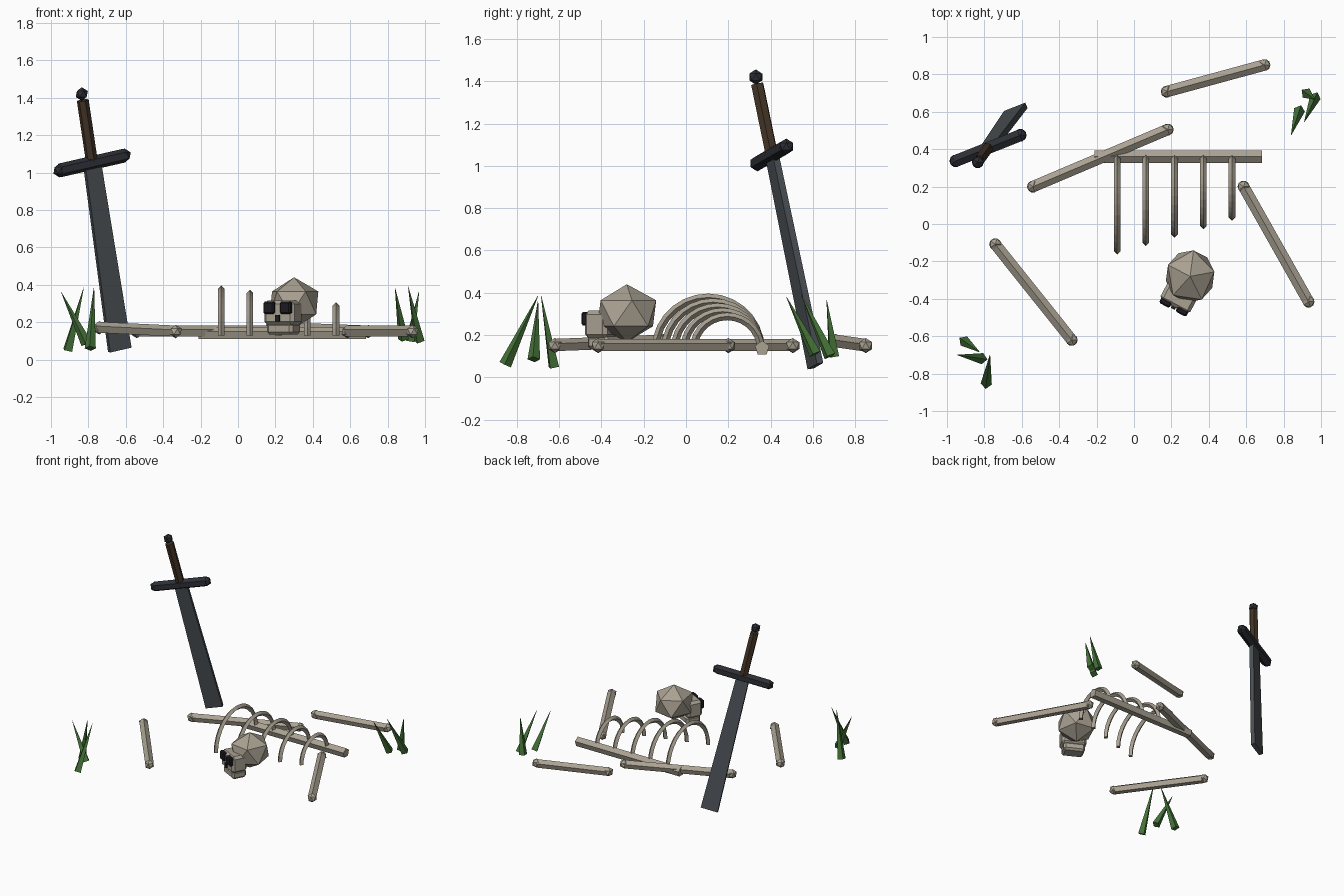
import bpy, bmesh
from math import radians, pi, sin, cos
from mathutils import Vector, Matrix

if "Cube" in bpy.data.objects:
    bpy.data.objects.remove(bpy.data.objects["Cube"])


def material(name, rgb):
    m = bpy.data.materials.new(name)
    m.diffuse_color = (*rgb, 1)
    m.use_nodes = True
    m.node_tree.nodes["Principled BSDF"].inputs["Base Color"].default_value = m.diffuse_color
    return m


BONE = material("bone", (0.40, 0.36, 0.29))
DARK = material("socket", (0.012, 0.012, 0.016))
STEEL = material("steel", (0.07, 0.08, 0.09))
IRON = material("iron", (0.025, 0.028, 0.035))
LEATHER = material("leather", (0.06, 0.035, 0.02))
GRASS = material("grass", (0.06, 0.17, 0.04))


def finish(bm, name, mat):
    bmesh.ops.recalc_face_normals(bm, faces=bm.faces)
    me = bpy.data.meshes.new(name)
    bm.to_mesh(me)
    bm.free()
    me.materials.append(mat)
    ob = bpy.data.objects.new(name, me)
    bpy.context.collection.objects.link(ob)
    return ob


def add_rod(bm, a, b, r1, r2, sides):
    a, b = Vector(a), Vector(b)
    d = b - a
    m = Matrix.Translation((a + b) / 2) @ d.to_track_quat('Z', 'Y').to_matrix().to_4x4()
    bmesh.ops.create_cone(bm, cap_ends=True, segments=sides, radius1=r1, radius2=r2,
                          depth=d.length, matrix=m)


def add_knob(bm, p, r):
    bmesh.ops.create_icosphere(bm, subdivisions=1, radius=r, matrix=Matrix.Translation(p))


def rod(name, a, b, r, sides, mat, knob=0):
    bm = bmesh.new()
    add_rod(bm, a, b, r, r, sides)
    if knob:
        add_knob(bm, a, knob)
        add_knob(bm, b, knob)
    return finish(bm, name, mat)


def box(name, m, size, mat, bevel=0, taper=1):
    bm = bmesh.new()
    bmesh.ops.create_cube(bm, size=1)
    for v in bm.verts:
        k = taper if v.co.z > 0 else 1
        v.co = (v.co.x * size[0] * k, v.co.y * size[1], v.co.z * size[2])
    if bevel:
        bmesh.ops.bevel(bm, geom=bm.edges[:], offset=bevel, segments=1, affect='EDGES')
    bm.transform(m)
    return finish(bm, name, mat)


# loose long bones
for i, (a, b) in enumerate([
        ((-0.54, 0.20, 0.15), (0.18, 0.505, 0.15)),
        ((0.175, 0.708, 0.17), (0.697, 0.85, 0.15)),
        ((0.586, 0.20, 0.15), (0.933, -0.415, 0.15)),
        ((-0.742, -0.108, 0.17), (-0.333, -0.62, 0.15))]):
    rod(f"long_bone_{i + 1}", a, b, 0.032, 5, BONE, 0.036)

# spine
rod("spine", (-0.21, 0.36, 0.138), (0.685, 0.36, 0.138), 0.036, 5, BONE)

# ribs: half hoops with a diamond section
for i in range(5):
    x = -0.09 + i * 0.1535
    R = 0.25 - i * 0.0225
    cy, t, n = 0.355 - R, 0.018, 14
    bm = bmesh.new()
    rings = []
    for k in range(n + 1):
        an = pi * k / n
        rings.append([bm.verts.new((x + dx, cy + (R + dr) * cos(an), 0.128 + (R + dr) * sin(an)))
                      for dx, dr in ((t, 0), (0, t), (-t, 0), (0, -t))])
    for p, q in zip(rings, rings[1:]):
        for j in range(4):
            bm.faces.new((p[j], p[(j + 1) % 4], q[(j + 1) % 4], q[j]))
    bm.faces.new(rings[0])
    bm.faces.new(rings[-1])
    finish(bm, f"rib_{i + 1}", BONE)

# skull, local frame faces -y
S = Matrix.Translation((0.30, -0.28, 0)) @ Matrix.Rotation(radians(-28), 4, 'Z')
bm = bmesh.new()
bmesh.ops.create_icosphere(bm, subdivisions=1, radius=1)
bm.transform(Matrix.Translation((0.30, -0.28, 0.303)) @ Matrix.Diagonal((0.147, 0.157, 0.137, 1))
             @ Matrix.Rotation(radians(10), 4, 'Z'))
finish(bm, "cranium", BONE)


def skull_box(name, x, y, z, size, mat, bevel=0):
    box(name, S @ Matrix.Translation((x, y, z)), size, mat, bevel)


skull_box("upper_face", 0, -0.125, 0.25, (0.18, 0.12, 0.13), BONE, 0.018)
skull_box("jaw", 0, -0.12, 0.165, (0.155, 0.11, 0.062), BONE, 0.014)
for s, side in ((-1, "left"), (1, "right")):
    skull_box(f"{side}_eye_socket", s * 0.05, -0.185, 0.277, (0.064, 0.035, 0.066), DARK, 0.008)
skull_box("nose_hole", 0, -0.187, 0.222, (0.024, 0.02, 0.034), DARK)

# sword planted in the ground
tip = Vector((-0.632, 0.612, 0.053))
top = Vector((-0.835, 0.33, 1.42))
d = (top - tip).normalized()
g = Vector((0.40, 0.16, 0.085))
g = (g - d * g.dot(d)).normalized()
n = d.cross(g)
hilt = tip + d * 1.03
mid = (tip + hilt) / 2
basis = Matrix((g, n, d)).transposed().to_4x4()
box("blade", Matrix.Translation(mid) @ basis, (0.125, 0.032, (hilt - tip).length), STEEL, 0, 0.74)
rod("guard", hilt - g * 0.19, hilt + g * 0.19, 0.037, 6, IRON, 0.038)
rod("grip", hilt, top - d * 0.035, 0.032, 6, LEATHER)
bm = bmesh.new()
add_knob(bm, top, 0.036)
finish(bm, "pommel", IRON)

# grass tufts
tufts = {
    "front_grass": [((-0.91, -0.625, 0.05), (-0.825, -0.685, 0.385)),
                    ((-0.81, -0.72, 0.085), (-0.945, -0.70, 0.36)),
                    ((-0.79, -0.855, 0.06), (-0.77, -0.70, 0.385))],
    "back_grass": [((0.885, 0.61, 0.11), (0.84, 0.475, 0.38)),
                   ((0.92, 0.70, 0.10), (0.968, 0.665, 0.365)),
                   ((0.97, 0.68, 0.10), (0.91, 0.545, 0.39))],
}
for name, blades in tufts.items():
    bm = bmesh.new()
    for a, b in blades:
        add_rod(bm, a, b, 0.03, 0.001, 4)
    finish(bm, name, GRASS)
